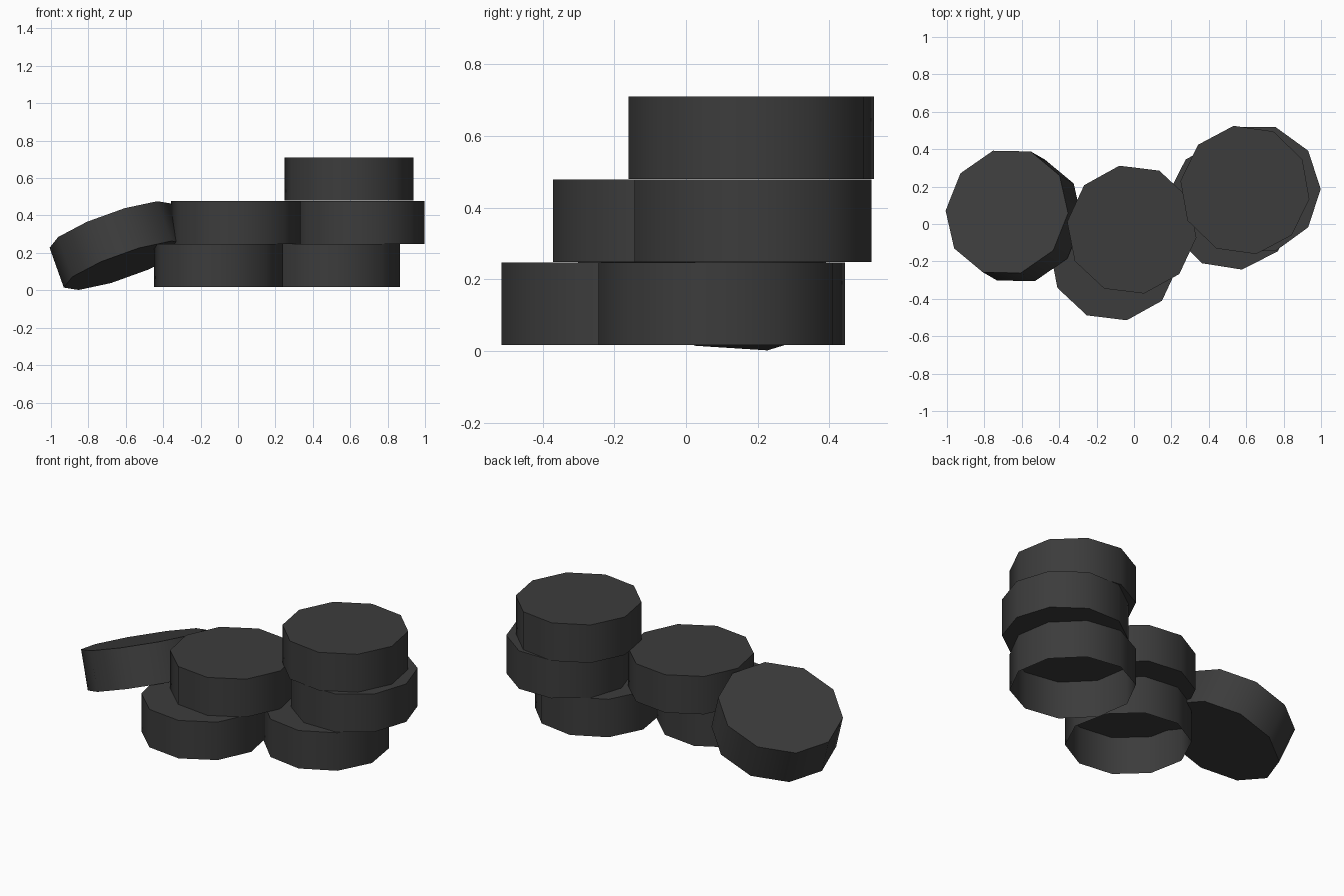
import bpy, bmesh, math
from mathutils import Vector

if "Cube" in bpy.data.objects:
    bpy.data.objects.remove(bpy.data.objects["Cube"])

SIDES, RADIUS, THICK = 10, 0.348, 0.23

mat = bpy.data.materials.new("dark grey")
mat.diffuse_color = (0.045, 0.045, 0.045, 1)
mat.use_nodes = True
mat.node_tree.nodes["Principled BSDF"].inputs["Base Color"].default_value = mat.diffuse_color


def puck(name, centre, phase, normal=(0, 0, 1), closed=True):
    """Ten-sided disc; phase turns its corners, normal tilts it."""
    rot = Vector((0, 0, 1)).rotation_difference(Vector(normal).normalized())
    bm = bmesh.new()
    rings = []
    for z in (-THICK / 2, THICK / 2):
        ring = []
        for i in range(SIDES):
            a = math.radians(phase) + math.tau * i / SIDES
            p = Vector((RADIUS * math.cos(a), RADIUS * math.sin(a), z))
            ring.append(bm.verts.new(rot @ p))
        rings.append(ring)
    low, high = rings
    for i in range(SIDES):
        j = (i + 1) % SIDES
        bm.faces.new((low[i], low[j], high[j], high[i]))
    bm.faces.new(high)
    if closed:
        bm.faces.new(low[::-1])
    mesh = bpy.data.meshes.new(name)
    bm.to_mesh(mesh)
    bm.free()
    mesh.materials.append(mat)
    obj = bpy.data.objects.new(name, mesh)
    obj.location = centre
    bpy.context.collection.objects.link(obj)
    # rounded-looking wall, crisp rims
    bpy.ops.object.select_all(action='DESELECT')
    obj.select_set(True)
    bpy.context.view_layer.objects.active = obj
    bpy.ops.object.shade_smooth_by_angle(angle=math.radians(40))


# bottom layer, open underneath
puck("bottom_disc_left", (-0.105, -0.173, 0.132), 29, closed=False)
puck("bottom_disc_right", (0.523, 0.1, 0.132), 27, closed=False)
# middle layer
puck("middle_disc_left", (-0.012, -0.03, 0.363), 29)
puck("middle_disc_right", (0.65, 0.187, 0.363), 0)
# top layer
puck("top_disc", (0.593, 0.182, 0.595), 28)
# disc leaning against the pile
puck("leaning_disc", (-0.642, 0.043, 0.239), 33, normal=(-0.33, 0.19, 0.925))
